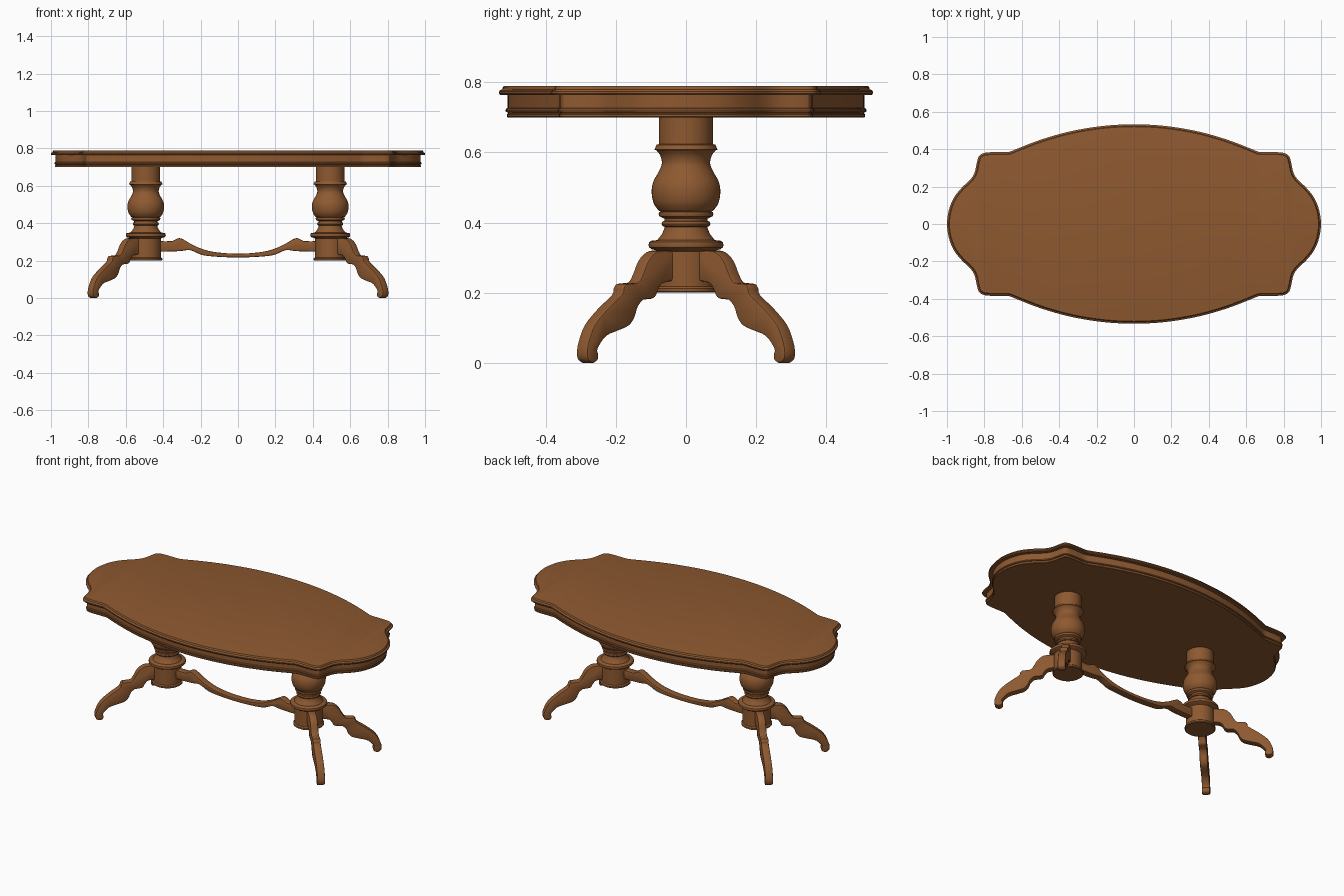
import bpy, bmesh, math
from mathutils import Vector, Matrix

if "Cube" in bpy.data.objects:
    bpy.data.objects.remove(bpy.data.objects["Cube"])

wood = bpy.data.materials.new("wood")
wood.diffuse_color = (0.27, 0.10, 0.03, 1)
wood.use_nodes = True
wood.node_tree.nodes["Principled BSDF"].inputs["Base Color"].default_value = wood.diffuse_color


def finish(name, bm, matrix=None, angle=35):
    bmesh.ops.recalc_face_normals(bm, faces=bm.faces)
    me = bpy.data.meshes.new(name)
    bm.to_mesh(me)
    bm.free()
    if matrix:
        me.transform(matrix)
    ob = bpy.data.objects.new(name, me)
    bpy.context.collection.objects.link(ob)
    me.materials.append(wood)
    bpy.ops.object.select_all(action='DESELECT')
    ob.select_set(True)
    bpy.context.view_layer.objects.active = ob
    bpy.ops.object.shade_smooth_by_angle(angle=math.radians(angle))
    return ob


def spline(pts, n, closed=False):
    """Catmull-Rom curve through 2D points."""
    p = [Vector(q) for q in pts]
    m = len(p)
    get = (lambda i: p[i % m]) if closed else (lambda i: p[max(0, min(m - 1, i))])
    out = []
    for i in range(m if closed else m - 1):
        a, b, c, d = (get(i + k) for k in (-1, 0, 1, 2))
        for k in range(n):
            t = k / n
            out.append(0.5 * (2 * b + (c - a) * t + (2 * a - 5 * b + 4 * c - d) * t * t
                              + (3 * b - a - 3 * c + d) * t ** 3))
    if not closed:
        out.append(p[-1])
    return out


def stack(name, outline, levels):
    """Closed outline repeated at (inset, z) levels, capped at both ends."""
    bm = bmesh.new()
    n = len(outline)
    normals = []
    for i in range(n):
        t = (outline[(i + 1) % n] - outline[i - 1]).normalized()
        normals.append(Vector((-t.y, t.x)))
    rings = [[bm.verts.new((*(p + q * inset), z)) for p, q in zip(outline, normals)]
             for inset, z in levels]
    for a, b in zip(rings, rings[1:]):
        for i in range(n):
            j = (i + 1) % n
            bm.faces.new((a[i], a[j], b[j], b[i]))
    bm.faces.new(rings[0])
    bm.faces.new(rings[-1])
    return finish(name, bm)


def lathe(name, profile, x, seg=48):
    bm = bmesh.new()
    rings = [[bm.verts.new((r * math.cos(2 * math.pi * k / seg),
                            r * math.sin(2 * math.pi * k / seg), z)) for k in range(seg)]
             for r, z in profile]
    for a, b in zip(rings, rings[1:]):
        for i in range(seg):
            j = (i + 1) % seg
            bm.faces.new((a[i], a[j], b[j], b[i]))
    bm.faces.new(rings[0])
    bm.faces.new(rings[-1])
    return finish(name, bm, Matrix.Translation((x, 0, 0)))


def plank(name, outline, thick, bevel, matrix=None):
    """Side outline in x-z, thickened along y, with eased edges."""
    bm = bmesh.new()
    a = [bm.verts.new((p[0], -thick / 2, p[1])) for p in outline]
    b = [bm.verts.new((p[0], thick / 2, p[1])) for p in outline]
    n = len(a)
    for i in range(n):
        j = (i + 1) % n
        bm.faces.new((a[i], a[j], b[j], b[i]))
    caps = [bm.faces.new(a), bm.faces.new(b)]
    bmesh.ops.recalc_face_normals(bm, faces=bm.faces)
    edges = [e for f in caps for e in f.edges]
    bmesh.ops.bevel(bm, geom=edges, offset=bevel, segments=2, profile=0.5, affect='EDGES')
    return finish(name, bm, matrix)


# Table outline: one quarter, mirrored to all four
R = 1.55
quarter = [(1, 0), (.993, .06), (.978, .11), (.955, .153), (.92, .195), (.878, .235),
           (.858, .262), (.848, .29), (.84, .33), (.828, .364), (.80, .38), (.76, .384),
           (.70, .384), (.67, .385), (.64, .396)]
quarter += [(x, .533 - R + math.sqrt(R * R - x * x)) for x in (.58, .5, .4, .3, .2, .1, 0)]
half = quarter + [(-x, y) for x, y in reversed(quarter[:-1])]
full = half + [(x, -y) for x, y in reversed(half[1:-1])]
outline = spline(full, 4, True)

# Table top with moulded rim
stack("table_top", outline, [(.03, .764), (.003, .764), (0, .768), (0, .774), (.003, .778),
                             (.009, .780), (.010, .785), (.013, .789), (.018, .79)])
# Apron with bead along the bottom
stack("apron", outline, [(.024, .70), (.022, .702), (.022, .709), (.025, .711), (.025, .714),
                         (.019, .716), (.018, .721), (.020, .725), (.024, .727), (.024, .766)])

# Turned column profile
column = [(.084, .20), (.088, .203), (.088, .212), (.084, .216), (.081, .218), (.081, .318),
          (.088, .322), (.098, .324), (.105, .329), (.107, .336), (.105, .344), (.100, .348),
          (.082, .350), (.078, .355), (.068, .368), (.063, .380), (.061, .388), (.067, .390),
          (.070, .396), (.067, .403), (.062, .405), (.062, .411), (.068, .414), (.076, .418),
          (.078, .424), (.077, .430), (.072, .432)]
column += [tuple(p) for p in spline([(.078, .434), (.092, .455), (.098, .485), (.094, .515),
                                     (.078, .545), (.069, .568), (.073, .590), (.084, .606)], 4)]
column += [(.090, .608), (.084, .622), (.077, .624), (.077, .705)]

# Leg side outline: distance from column axis, height
upper = spline([(.05, .318), (.12, .320), (.150, .311), (.175, .288), (.195, .252),
                (.213, .230), (.238, .227)], 3)
shin = spline([(.262, .225), (.272, .214), (.280, .194), (.337, .154), (.389, .108),
               (.414, .060), (.421, .028), (.415, .008), (.400, .0)], 3)
under = spline([(.390, .0), (.376, .008), (.373, .024), (.376, .040), (.341, .076),
                (.285, .094), (.250, .106), (.228, .128), (.214, .160), (.192, .180)], 3)
inner = spline([(.155, .183), (.142, .190), (.130, .212), (.110, .228), (.05, .236)], 3)
leg = upper + shin + under + inner

for side, s in (("left", -1), ("right", 1)):
    lathe(side + "_column", column, s * .493)
    for depth, d in (("front", -1), ("back", 1)):
        ang = math.atan2(d, s)
        m = Matrix.Translation((s * .493, 0, 0)) @ Matrix.Rotation(ang, 4, 'Z')
        plank(f"{side}_{depth}_leg", leg, .045, .006, m)

# Curved stretcher between the columns
top = [(.44, .304), (.36, .304), (.345, .308), (.325, .318), (.31, .320), (.29, .312),
       (.23, .278), (.16, .253), (.08, .241), (0, .238)]
low = [(0, .217), (.08, .219), (.16, .225), (.20, .233), (.235, .249), (.265, .257),
       (.30, .252), (.36, .249), (.44, .249)]
top = spline(top + [(-x, z) for x, z in reversed(top[:-1])], 3)
low = spline([(-x, z) for x, z in reversed(low[1:])] + low, 3)
plank("stretcher", top + low, .045, .005)
